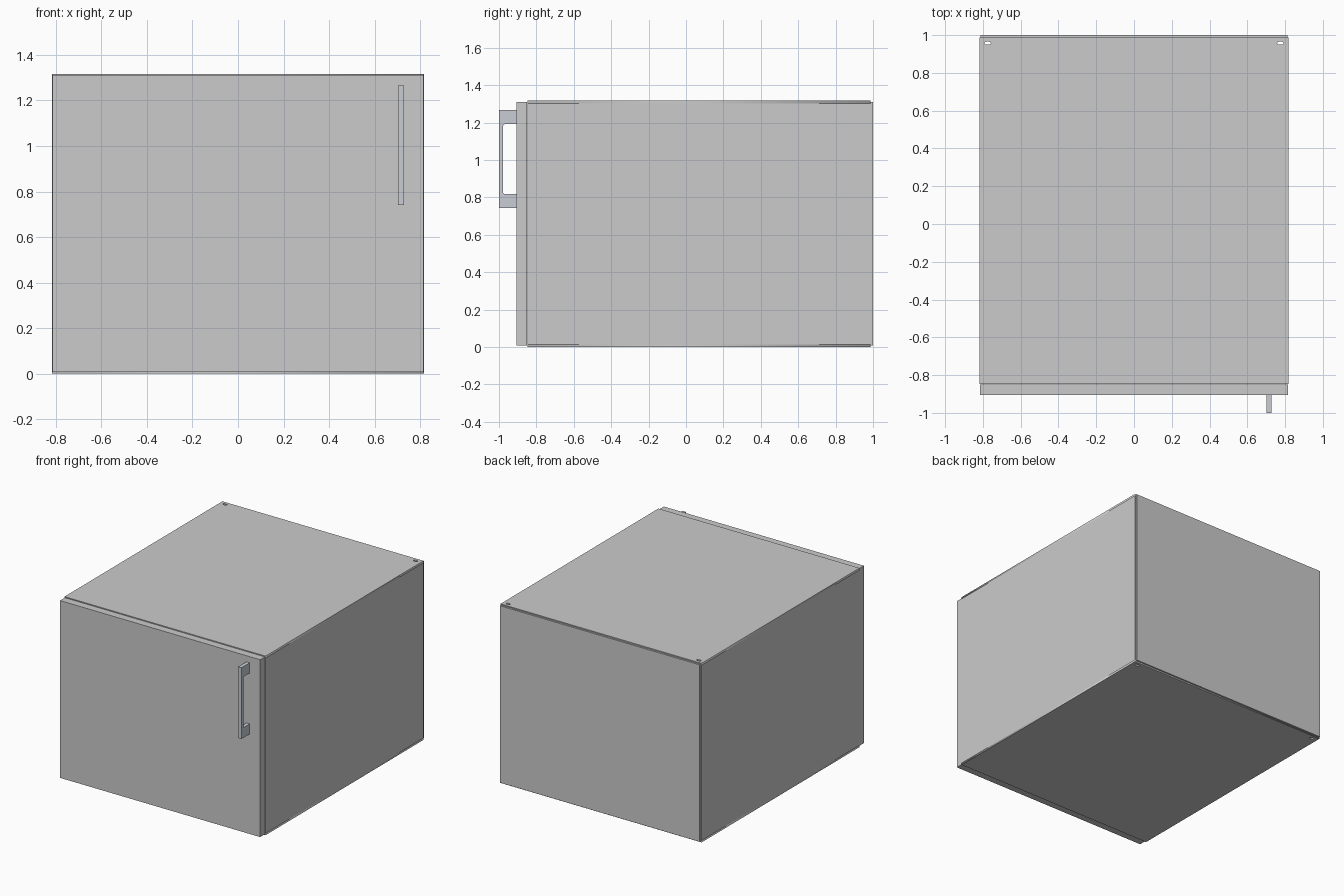
import bpy, bmesh, math

if "Cube" in bpy.data.objects:
    bpy.data.objects.remove(bpy.data.objects["Cube"])

W, H = 0.818, 1.317          # half width and height of the body
FRONT, BACK = -0.848, 0.987  # body depth range
T = 0.014                    # sheet thickness


def add_object(name, bm):
    mesh = bpy.data.meshes.new(name)
    bmesh.ops.recalc_face_normals(bm, faces=bm.faces)
    bm.to_mesh(mesh)
    bm.free()
    ob = bpy.data.objects.new(name, mesh)
    bpy.context.collection.objects.link(ob)
    return ob


def box(name, x, y, z):
    bm = bmesh.new()
    bmesh.ops.create_cube(bm, size=1)
    for v in bm.verts:
        for i, (a, b) in enumerate((x, y, z)):
            v.co[i] = a if v.co[i] < 0 else b
    return add_object(name, bm)


def slot(cx, cy, half, r):
    """Outline of a slot with round ends."""
    pts = []
    for sx, start in ((1, -90), (-1, 90)):
        for k in range(9):
            a = math.radians(start + k * 22.5)
            pts.append((cx + sx * half + r * math.cos(a), cy + r * math.sin(a)))
    return pts


def slotted_panel(name, z0, z1):
    """Flat sheet with two mounting slots, from a filled 2D curve."""
    cu = bpy.data.curves.new(name, 'CURVE')
    cu.dimensions = '2D'
    cu.fill_mode = 'BOTH'
    cu.extrude = (z1 - z0) / 2
    outline = [(-W, FRONT), (W, FRONT), (W, BACK), (-W, BACK)]
    for pts in (outline, slot(-0.775, 0.957, 0.009, 0.008), slot(0.775, 0.957, 0.009, 0.008)):
        sp = cu.splines.new('POLY')
        sp.points.add(len(pts) - 1)
        for p, (x, y) in zip(sp.points, pts):
            p.co = (x, y, 0, 1)
        sp.use_cyclic_u = True
    ob = bpy.data.objects.new(name, cu)
    ob.location.z = (z0 + z1) / 2
    bpy.context.collection.objects.link(ob)
    bpy.ops.object.select_all(action='DESELECT')
    ob.select_set(True)
    bpy.context.view_layer.objects.active = ob
    bpy.ops.object.convert(target='MESH')


# Hollow body
slotted_panel("bottom_panel", 0, T)
slotted_panel("top_panel", H - T, H)
for side, s in (("left", -1), ("right", 1)):
    box(side + "_panel", sorted((s * W, s * (W - T))), (FRONT, BACK), (T, H - T))

# Back sheet and door sit slightly inside the body outline
box("back_panel", (-0.812, 0.812), (BACK, 1.0), (0.008, 1.309))
box("door", (-0.814, 0.814), (-0.905, FRONT - 0.002), (0.007, 1.311))

# U-shaped handle from a side profile, extruded across x
profile = [(-0.905, 0.742), (-1.0, 0.742), (-1.0, 1.266), (-0.905, 1.266),
           (-0.905, 1.191), (-0.971, 1.191), (-0.978, 1.184),
           (-0.978, 0.824), (-0.971, 0.817), (-0.905, 0.817)]
bm = bmesh.new()
face = bm.faces.new([bm.verts.new((0.702, y, z)) for y, z in profile])
ext = bmesh.ops.extrude_face_region(bm, geom=[face])
bmesh.ops.translate(bm, vec=(0.027, 0, 0),
                    verts=[g for g in ext['geom'] if isinstance(g, bmesh.types.BMVert)])
handle = add_object("door_handle", bm)
mat = bpy.data.materials.new("handle_metal")
mat.diffuse_color = (0.58, 0.61, 0.66, 1)
mat.use_nodes = True
mat.node_tree.nodes["Principled BSDF"].inputs["Base Color"].default_value = mat.diffuse_color
handle.data.materials.append(mat)
